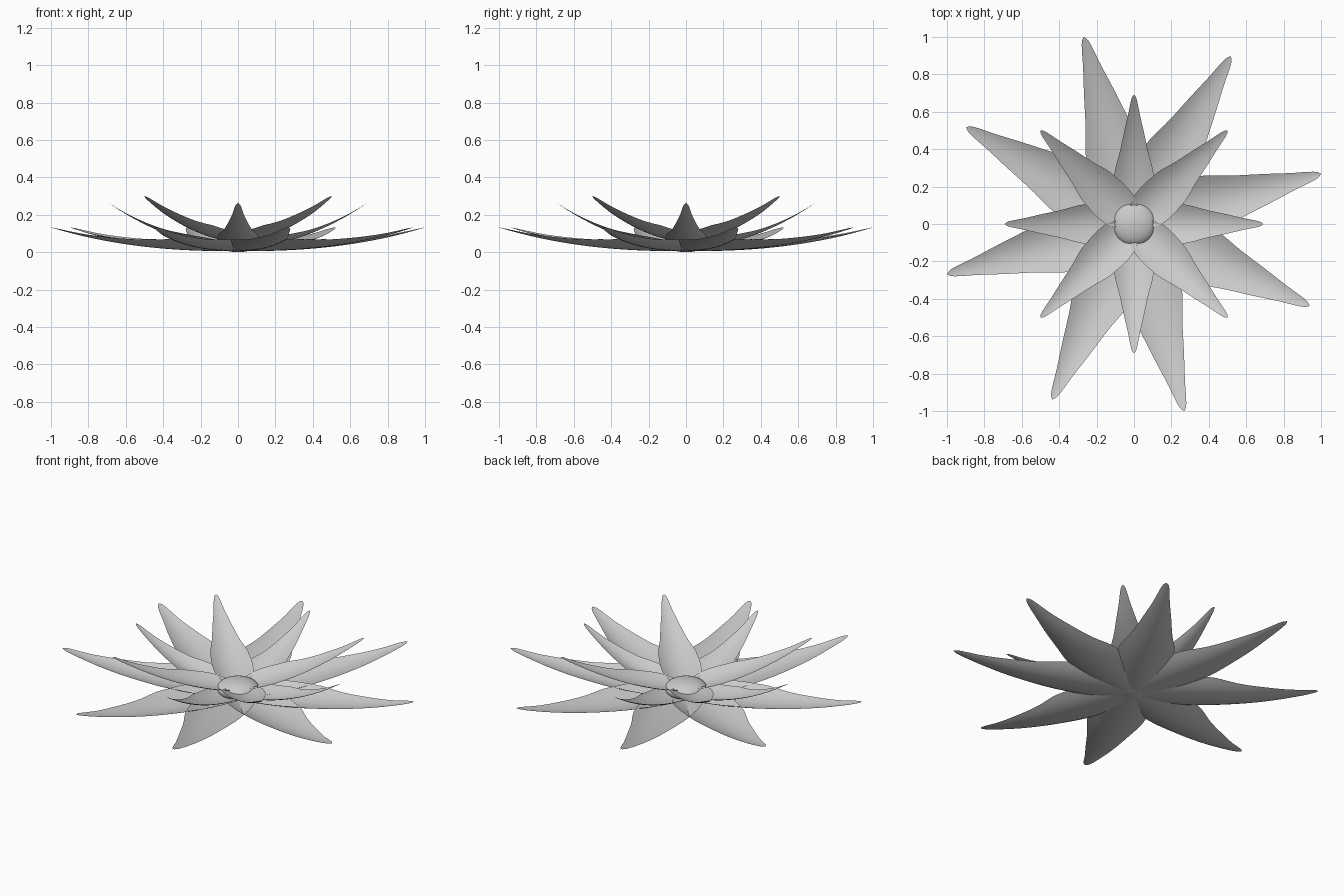
import bpy, math

if "Cube" in bpy.data.objects:
    bpy.data.objects.remove(bpy.data.objects["Cube"])

# half-width of a petal along its length (both as a fraction of length)
PROFILE = [(0, .03), (.05, .095), (.15, .148), (.25, .16), (.35, .154), (.42, .147),
           (.55, .112), (.72, .075), (.85, .045), (.95, .025), (.985, .014), (1, .0015)]


def slope(i):
    a, b = PROFILE[max(i - 1, 0)], PROFILE[min(i + 1, len(PROFILE) - 1)]
    return (b[1] - a[1]) / (b[0] - a[0])


def half_width(t):
    # smooth Hermite interpolation through the profile
    for i in range(len(PROFILE) - 1):
        (t0, w0), (t1, w1) = PROFILE[i], PROFILE[i + 1]
        if t <= t1:
            d = t1 - t0
            s = (t - t0) / d
            return ((2*s**3 - 3*s**2 + 1) * w0 + (s**3 - 2*s**2 + s) * d * slope(i)
                    + (3*s**2 - 2*s**3) * w1 + (s**3 - s**2) * d * slope(i + 1))
    return PROFILE[-1][1]


def petal_mesh(name, length, base_z, tip_z, power, cup, rows=40, cols=12):
    verts, faces = [], []
    for i in range(rows + 1):
        t = math.sin(i / rows * math.pi / 2)      # finer rows at the tip
        w = half_width(t)
        z = base_z + (tip_z - base_z) * t ** power
        for j in range(cols + 1):
            u = 2 * j / cols - 1
            lift = cup * (w / .16) ** 1.5 * u * u
            verts.append((t * length, u * w * length, z + lift))
    n = cols + 1
    for i in range(rows):
        for j in range(cols):
            a = i * n + j
            faces.append((a, a + n, a + n + 1, a + 1))
    me = bpy.data.meshes.new(name)
    me.from_pydata(verts, [], faces)
    me.shade_smooth()
    return me


def petal_ring(name, mesh, angles):
    for k, a in enumerate(angles):
        ob = bpy.data.objects.new(f"{name}_{k + 1}", mesh)
        ob.rotation_euler.z = math.radians(a)
        bpy.context.collection.objects.link(ob)


# wide outer petals, slightly uneven spacing
petal_ring("outer_petal", petal_mesh("outer_petal", 1.034, .005, .132, 2.4, .055),
           [15, 60, 105, 150, 195, 245, 285, 335])
# middle petals on the axes
petal_ring("middle_petal", petal_mesh("middle_petal", .69, .025, .262, 2.0, .037),
           [0, 90, 180, 270])
# raised inner petals on the diagonals
petal_ring("inner_petal", petal_mesh("inner_petal", .707, .055, .3, 1.7, .037),
           [45, 135, 225, 315])

# flattened flower centre
bpy.ops.mesh.primitive_uv_sphere_add(segments=48, ring_count=24, radius=1, location=(0, 0, .053))
centre = bpy.context.object
centre.name = "flower_centre"
centre.scale = (.116, .116, .053)
bpy.ops.object.shade_smooth()
